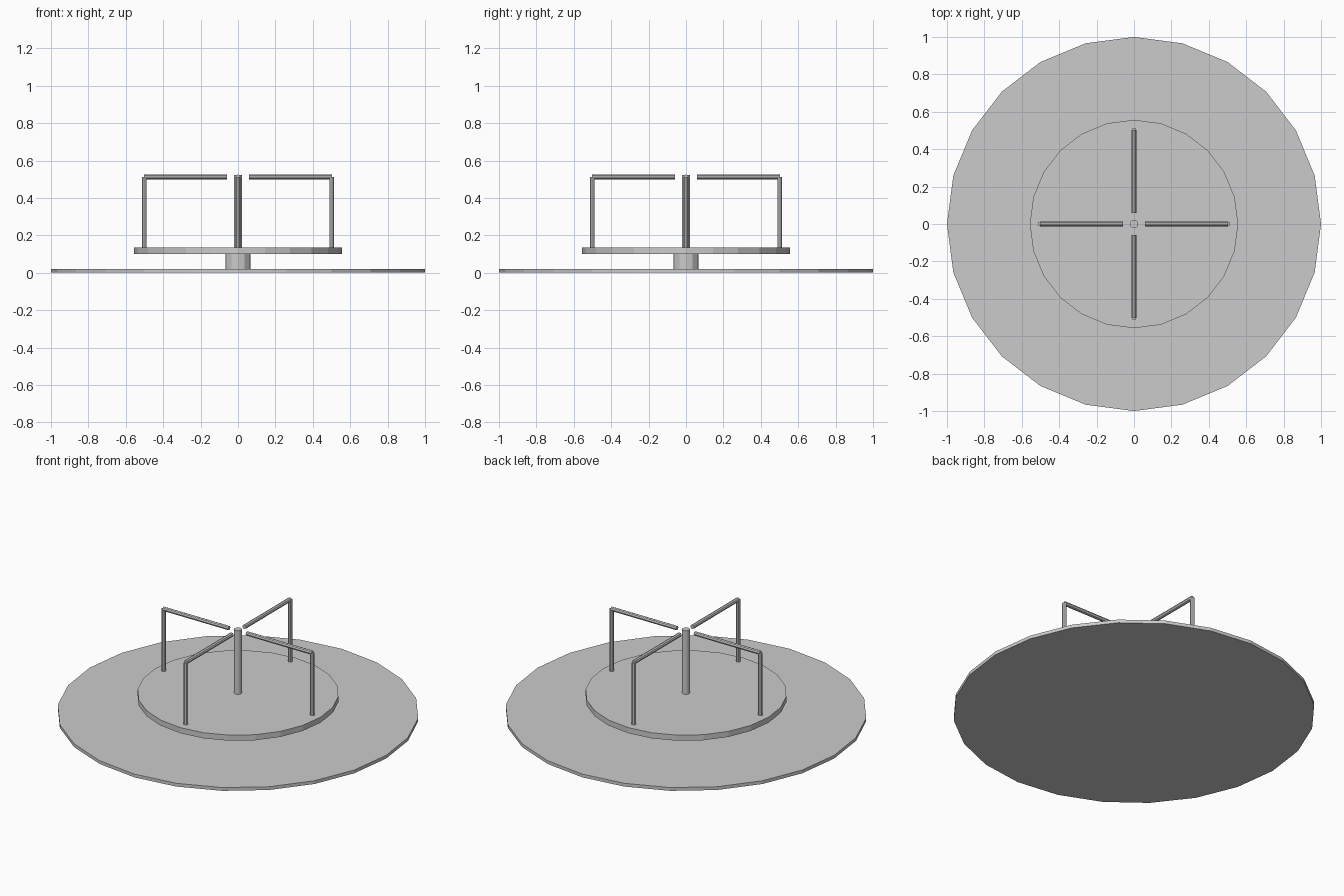
import bpy
from math import pi, cos, sin
from mathutils import Vector

cube = bpy.data.objects.get("Cube")
if cube:
    bpy.data.objects.remove(cube, do_unlink=True)


def material(name, colour):
    mat = bpy.data.materials.new(name)
    mat.use_nodes = True
    mat.diffuse_color = colour
    mat.node_tree.nodes["Principled BSDF"].inputs["Base Color"].default_value = colour
    return mat


grey = material("light grey", (0.6, 0.6, 0.6, 1))


def rod(name, start, end, radius, sides):
    """Closed cylinder between two points."""
    start, end = Vector(start), Vector(end)
    axis = end - start
    bpy.ops.mesh.primitive_cylinder_add(
        vertices=sides, radius=radius, depth=axis.length,
        location=(start + end) / 2,
        rotation=axis.to_track_quat("Z", "Y").to_euler())
    obj = bpy.context.object
    obj.name = name
    obj.data.materials.append(grey)
    return obj


# Ground pad, hub, turning platform and centre post
rod("ground_pad", (0, 0, 0), (0, 0, 0.02), 1.0, 24)
rod("hub", (0, 0, 0.02), (0, 0, 0.1), 0.067, 12)
rod("platform", (0, 0, 0.1), (0, 0, 0.134), 0.557, 24)
rod("centre_post", (0, 0, 0.134), (0, 0, 0.522), 0.022, 12)

# Four handrails: an upright and a bar pointing to the centre
for i, side in enumerate(("left", "back", "right", "front")):
    c, s = cos(i * pi / 2), sin(i * pi / 2)
    rod(side + "_upright", (0.502 * c, 0.502 * s, 0.134),
        (0.502 * c, 0.502 * s, 0.512), 0.0125, 8)
    rod(side + "_handrail", (0.06 * c, 0.06 * s, 0.512),
        (0.502 * c, 0.502 * s, 0.512), 0.0125, 8)
